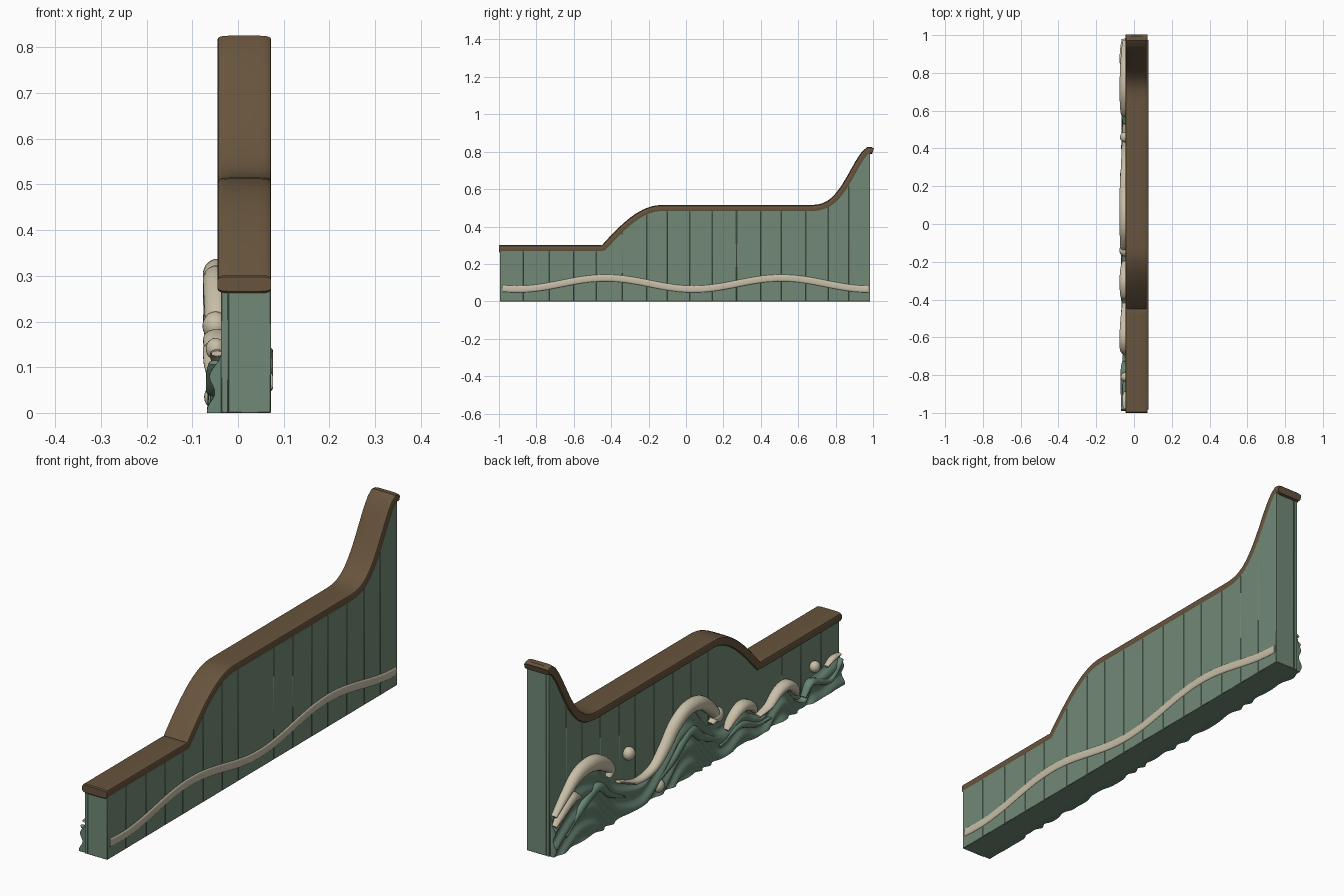
import bpy, bmesh, math
from mathutils import Vector

cube = bpy.data.objects.get("Cube")
if cube:
    bpy.data.objects.remove(cube, do_unlink=True)


def material(name, rgb):
    m = bpy.data.materials.new(name)
    m.use_nodes = True
    m.diffuse_color = (*rgb, 1)
    m.node_tree.nodes["Principled BSDF"].inputs["Base Color"].default_value = (*rgb, 1)
    return m


BROWN = material("brown wood", (0.135, 0.088, 0.046))
SAGE = material("sage paint", (0.165, 0.25, 0.18))
SEA = material("sea green", (0.14, 0.235, 0.175))
CREAM = material("cream foam", (0.58, 0.52, 0.39))


def finish(name, bm, mat, angle=35):
    bmesh.ops.recalc_face_normals(bm, faces=bm.faces)
    me = bpy.data.meshes.new(name)
    bm.to_mesh(me)
    bm.free()
    me.materials.append(mat)
    ob = bpy.data.objects.new(name, me)
    bpy.context.collection.objects.link(ob)
    bpy.ops.object.select_all(action='DESELECT')
    ob.select_set(True)
    bpy.context.view_layer.objects.active = ob
    bpy.ops.object.shade_smooth_by_angle(angle=math.radians(angle))
    return ob


def spline(pts, steps=8):
    """Catmull-Rom curve through tuples of any size."""
    p = [Vector(q) for q in pts]
    p = [2 * p[0] - p[1]] + p + [2 * p[-1] - p[-2]]
    out = []
    for a, b, c, d in zip(p, p[1:], p[2:], p[3:]):
        for k in range(steps):
            t = k / steps
            out.append(0.5 * (2 * b + (c - a) * t + (2 * a - 5 * b + 4 * c - d) * t * t
                              + (3 * b - a - 3 * c + d) * t ** 3))
    return out + [p[-2]]


def sweep(name, path, x, rx, mat, power=1.0, sides=16):
    """Sweep a (super)ellipse along (y, z, half thickness) points in the wall plane."""
    bm = bmesh.new()
    rings = []
    full = max(q[2] for q in path)
    for i, (y, z, r) in enumerate(path):
        a, b = path[max(i - 1, 0)], path[min(i + 1, len(path) - 1)]
        dy, dz = b[0] - a[0], b[1] - a[1]
        length = math.hypot(dy, dz) or 1
        ring = []
        for k in range(sides):
            t = 2 * math.pi * (k + 0.5) / sides
            c, s = math.cos(t), math.sin(t)
            c = math.copysign(abs(c) ** power, c)
            s = math.copysign(abs(s) ** power, s)
            w = rx * (1 if power < 1 else (r / full) ** 0.5)
            ring.append(bm.verts.new((x + w * c, y - dz / length * r * s, z + dy / length * r * s)))
        rings.append(ring)
    for a, b in zip(rings, rings[1:]):
        for k in range(sides):
            n = (k + 1) % sides
            bm.faces.new((a[k], a[n], b[n], b[k]))
    bm.faces.new(rings[0])
    bm.faces.new(rings[-1])
    return finish(name, bm, mat)


# Centre height of the stepped handrail
def rail_z(y):
    if y < -0.44:
        return 0.282
    if y < -0.13:
        return 0.282 + 0.213 * math.sin(math.pi / 2 * (y + 0.44) / 0.31)
    if y < 0.63:
        return 0.495
    t = min(1, (y - 0.63) / 0.36) ** 1.8
    return 0.495 + 0.315 * t * t * (3 - 2 * t)


# Handrail with softly rounded ends
rail = [(-1, rail_z(-1), 0.016), (-0.996, rail_z(-1), 0.02)]
rail += [(-0.98 + 0.02 * i, rail_z(-0.98 + 0.02 * i), 0.02) for i in range(99)]
rail += [(0.99, 0.806, 0.019), (1.0, 0.803, 0.014)]
sweep("handrail", rail, 0.014, 0.059, BROWN, power=0.35, sides=20)


# Wall: a core and two layers of vertical planks, all cut to the rail line
def board(name, y0, y1, x0, x1, bevel):
    n = max(2, int((y1 - y0) / 0.015))
    ys = [y0 + (y1 - y0) * i / n for i in range(n + 1)]
    bm = bmesh.new()
    outline = [(y0, 0)] + [(y, rail_z(y) - 0.005) for y in ys] + [(y1, 0)]
    face = bm.faces.new([bm.verts.new((x0, y, z)) for y, z in outline])
    ext = bmesh.ops.extrude_face_region(bm, geom=[face])
    moved = [v for v in ext["geom"] if isinstance(v, bmesh.types.BMVert)]
    bmesh.ops.translate(bm, verts=moved, vec=(x1 - x0, 0, 0))
    ob = finish(name, bm, SAGE, 20)
    if bevel:
        mod = ob.modifiers.new("edge", 'BEVEL')
        mod.width = bevel
        mod.segments = 1
        mod.limit_method = 'ANGLE'
        mod.angle_limit = math.radians(60)


board("wall_core", -0.992, 0.982, -0.034, 0.069, 0)
seams = [-0.995, -0.87, -0.73, -0.6, -0.48, -0.34, -0.21, -0.1, 0.02, 0.14,
         0.27, 0.4, 0.51, 0.64, 0.76, 0.87, 0.985]
for i, (a, b) in enumerate(zip(seams, seams[1:])):
    board(f"thin_plank_{i}", a, b, -0.037, -0.021, 0.0015)
    board(f"thick_plank_{i}", a, b, -0.021, 0.072, 0.0015)

# Wavy trim on the plain side
trim = []
for i in range(81):
    y = -0.98 + 1.955 * i / 80
    trim.append((y, 0.095 + 0.03 * math.cos(2 * math.pi * (y - 0.51) / 0.94), 0.018))
sweep("wavy_trim", trim, 0.07, 0.007, CREAM, power=0.7, sides=16)

# Carved sea: a rippled relief whose ridges follow the crest line
crest = spline([(-0.99, 0.125), (-0.93, 0.125), (-0.85, 0.1), (-0.78, 0.09), (-0.73, 0.035),
                (-0.68, 0.05), (-0.6, 0.13), (-0.53, 0.12), (-0.45, 0.075), (-0.38, 0.1),
                (-0.3, 0.15), (-0.2, 0.12), (-0.13, 0.13), (-0.05, 0.2), (0.03, 0.28),
                (0.12, 0.26), (0.2, 0.19), (0.3, 0.12), (0.4, 0.1), (0.55, 0.16),
                (0.62, 0.22), (0.7, 0.29), (0.8, 0.29), (0.89, 0.24), (0.98, 0.17)], 8)
rows = 26
bm = bmesh.new()
columns = []
for y, top in crest:
    col = [bm.verts.new((-0.03, y, 0))]
    for j in range(rows + 1):
        v = j / rows
        z = top * v
        ridge = math.sin((top - z) * 85 + 2.2 * math.sin(y * 8))
        depth = (0.014 + 0.009 * (1 - v) + 0.007 * ridge) * min(1, (1 - v) * 5 + 0.1)
        col.append(bm.verts.new((-0.038 - depth, y, z)))
    col.append(bm.verts.new((-0.03, y, top)))
    columns.append(col)
for a, b in zip(columns, columns[1:]):
    for j in range(len(a)):
        n = (j + 1) % len(a)
        bm.faces.new((a[j], a[n], b[n], b[j]))
bm.faces.new(columns[0])
bm.faces.new(columns[-1])
finish("sea_relief", bm, SEA, 60)

# Foam crests that curl over toward the front: (y, z, half thickness)
foam = {
    "rear_crest": [(0.97, 0.17, 0.008), (0.89, 0.24, 0.02), (0.81, 0.293, 0.03), (0.71, 0.302, 0.034),
                   (0.63, 0.27, 0.03), (0.585, 0.23, 0.02), (0.6, 0.2, 0.008)],
    "rear_lobe": [(0.975, 0.13, 0.01), (0.92, 0.175, 0.022), (0.86, 0.21, 0.026), (0.81, 0.2, 0.012)],
    "main_crest": [(0.53, 0.155, 0.006), (0.41, 0.11, 0.012), (0.3, 0.122, 0.018), (0.22, 0.18, 0.026),
                   (0.15, 0.25, 0.03), (0.07, 0.29, 0.03), (-0.02, 0.285, 0.03), (-0.09, 0.24, 0.026),
                   (-0.13, 0.19, 0.02), (-0.1, 0.165, 0.008)],
    "middle_crest": [(-0.2, 0.1, 0.008), (-0.25, 0.14, 0.02), (-0.31, 0.16, 0.024),
                     (-0.37, 0.14, 0.02), (-0.4, 0.105, 0.008)],
    "front_crest": [(-0.42, 0.075, 0.006), (-0.49, 0.09, 0.014), (-0.55, 0.128, 0.02), (-0.61, 0.137, 0.022),
                    (-0.66, 0.11, 0.02), (-0.685, 0.07, 0.008)],
    "tip_crest": [(-0.89, 0.11, 0.005), (-0.93, 0.128, 0.01), (-0.98, 0.13, 0.006)],
}
for name, pts in foam.items():
    slim = name == "tip_crest"
    sweep(name, [tuple(p) for p in spline(pts)], -0.046, 0.016 if slim else 0.031, CREAM)

# Green swells rolling below the larger crests
swells = {
    "rear_swell": [(0.9, 0.06, 0.006), (0.8, 0.14, 0.018), (0.68, 0.19, 0.02), (0.6, 0.13, 0.014), (0.5, 0.08, 0.006)],
    "main_swell": [(0.3, 0.05, 0.006), (0.18, 0.11, 0.02), (0.05, 0.19, 0.022), (-0.04, 0.13, 0.018), (-0.18, 0.07, 0.006)],
    "middle_swell": [(-0.15, 0.05, 0.006), (-0.28, 0.09, 0.016), (-0.4, 0.05, 0.012), (-0.5, 0.04, 0.005)],
    "front_swell": [(-0.73, 0.04, 0.006), (-0.77, 0.085, 0.014), (-0.83, 0.07, 0.014), (-0.9, 0.05, 0.014),
                    (-0.96, 0.09, 0.012), (-0.985, 0.11, 0.006)],
}
for name, pts in swells.items():
    sweep(name, [tuple(p) for p in spline(pts)], -0.05, 0.021, SEA)

# Spray droplets
for i, (y, z, r) in enumerate([(0.46, 0.25, 0.028), (0.26, 0.035, 0.028), (-0.14, 0.19, 0.032), (-0.81, 0.14, 0.024)]):
    bm = bmesh.new()
    bmesh.ops.create_uvsphere(bm, u_segments=20, v_segments=12, radius=r)
    for v in bm.verts:
        v.co = (v.co.x * 0.9 - 0.049, v.co.y + y, v.co.z + z)
    finish(f"spray_drop_{i}", bm, CREAM)
